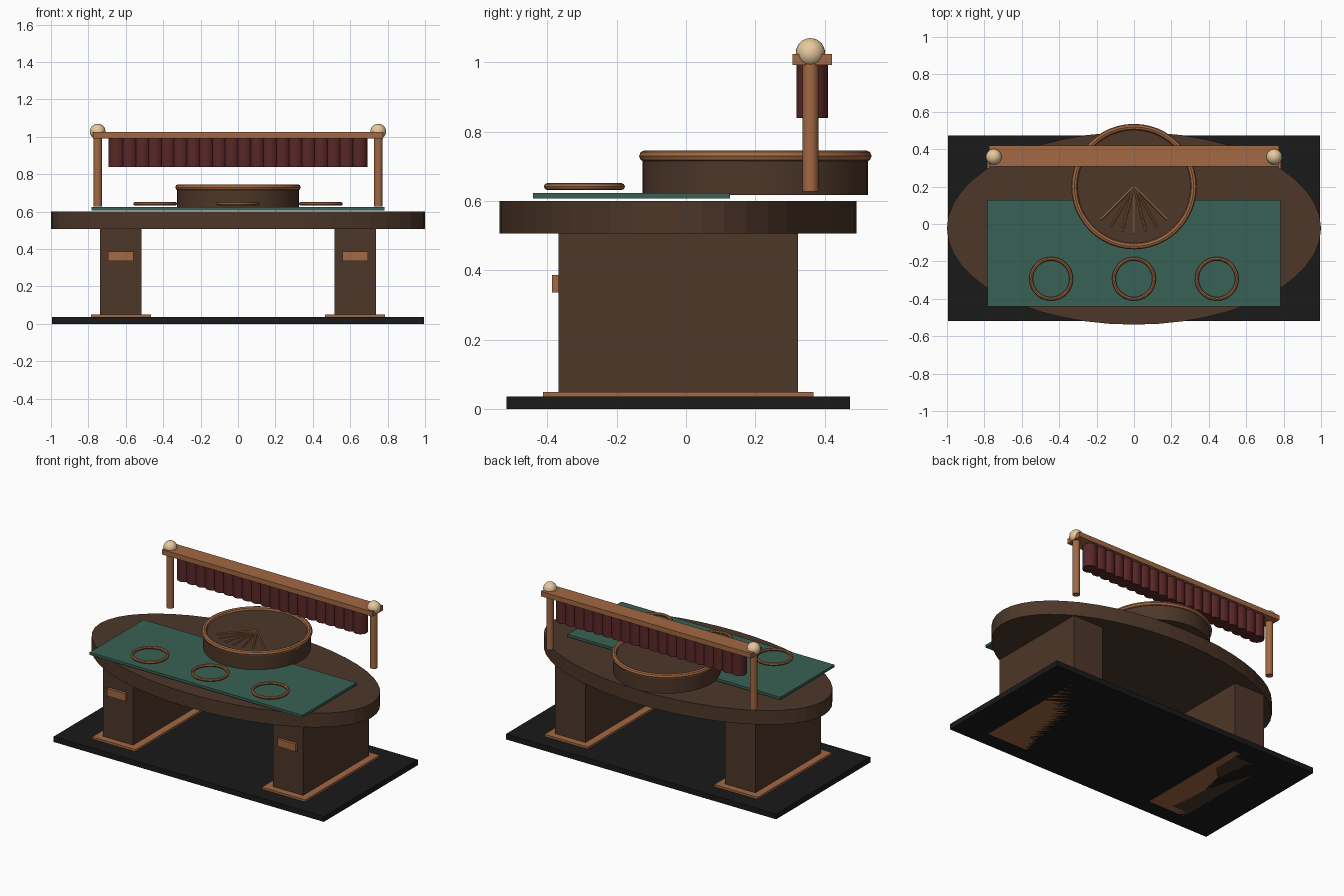
import bpy
from math import radians, sin, cos

if "Cube" in bpy.data.objects:
    bpy.data.objects.remove(bpy.data.objects["Cube"])


def material(name, rgb):
    m = bpy.data.materials.new(name)
    m.diffuse_color = (*rgb, 1)
    m.use_nodes = True
    m.node_tree.nodes["Principled BSDF"].inputs["Base Color"].default_value = m.diffuse_color
    return m


WOOD = material("dark_wood", (0.075, 0.038, 0.022))
COPPER = material("copper", (0.36, 0.14, 0.055))
TEAL = material("teal_cloth", (0.04, 0.12, 0.09))
RED = material("red_fabric", (0.10, 0.02, 0.02))
CREAM = material("cream", (0.80, 0.58, 0.34))
BLACK = material("black", (0.01, 0.01, 0.01))


def finish(name, mat, smooth=False):
    ob = bpy.context.object
    ob.name = name
    ob.data.materials.append(mat)
    if smooth:
        bpy.ops.object.shade_smooth_by_angle()
    return ob


def box(name, mat, x, y, z):
    """Box from (min, max) pairs."""
    mid = [(a + b) / 2 for a, b in (x, y, z)]
    bpy.ops.mesh.primitive_cube_add(size=1, location=mid)
    bpy.context.object.scale = [b - a for a, b in (x, y, z)]
    bpy.ops.object.transform_apply(location=False, rotation=False)
    return finish(name, mat)


def cylinder(name, mat, x, y, z, r, sides=32, stretch=1, smooth=True):
    bpy.ops.mesh.primitive_cylinder_add(vertices=sides, radius=r, depth=z[1] - z[0],
                                        location=(x, y, (z[0] + z[1]) / 2))
    bpy.context.object.scale.y = stretch
    bpy.ops.object.transform_apply(location=False, rotation=False)
    return finish(name, mat, smooth)


def ring(name, x, y, z, major, minor, sides):
    bpy.ops.mesh.primitive_torus_add(location=(x, y, z), major_radius=major, minor_radius=minor,
                                     major_segments=48, minor_segments=sides)
    return finish(name, COPPER, True)


# Floor base and oval table top
box("base_plate", BLACK, (-0.995, 0.995), (-0.518, 0.473), (0, 0.036))
cylinder("table_top", WOOD, 0, -0.023, (0.506, 0.6), 1, 48, 0.515, False)

# Pedestals with copper footings and front pulls
for side, s in (("left", -1), ("right", 1)):
    def span(a, b):
        return sorted((s * a, s * b))
    box(side + "_footing", COPPER, span(0.465, 0.785), (-0.413, 0.368), (0, 0.05))
    box(side + "_pedestal", WOOD, span(0.515, 0.737), (-0.368, 0.323), (0, 0.51))
    box(side + "_pull", COPPER, span(0.56, 0.695), (-0.386, -0.36), (0.336, 0.387))

# Cloth panel and three place rings
box("cloth_panel", TEAL, (-0.784, 0.784), (-0.441, 0.127), (0.607, 0.624))
for i in (-1, 0, 1):
    ring("place_ring", i * 0.443, -0.293, 0.642, 0.107, 0.01, 8)

# Round drum with rim and fan of rods
cylinder("drum", WOOD, 0, 0.2, (0.618, 0.73), 0.325, 48)
ring("drum_rim", 0, 0.2, 0.73, 0.319, 0.0165, 8)
for i in range(-3, 4):
    a = radians(15 * i)
    bpy.ops.mesh.primitive_cylinder_add(
        vertices=8, radius=0.006, depth=0.25, rotation=(radians(90), 0, a),
        location=(0.125 * sin(a), 0.2 - 0.125 * cos(a), 0.734))
    finish("fan_rod", COPPER, True)

# Posts, finials and rail
for side, s in (("left", -1), ("right", 1)):
    cylinder(side + "_post", COPPER, s * 0.75, 0.359, (0.628, 1.02), 0.023, 24)
    bpy.ops.mesh.primitive_uv_sphere_add(segments=24, ring_count=16, radius=0.042,
                                         location=(s * 0.75, 0.359, 1.028))
    finish(side + "_finial", CREAM, True)
box("rail", COPPER, (-0.775, 0.775), (0.307, 0.421), (0.992, 1.025))

# Pleated valance
for i in range(20):
    cylinder("valance_pleat", RED, -0.648 + i * 1.296 / 19, 0.364, (0.84, 0.995), 0.045, 20)
